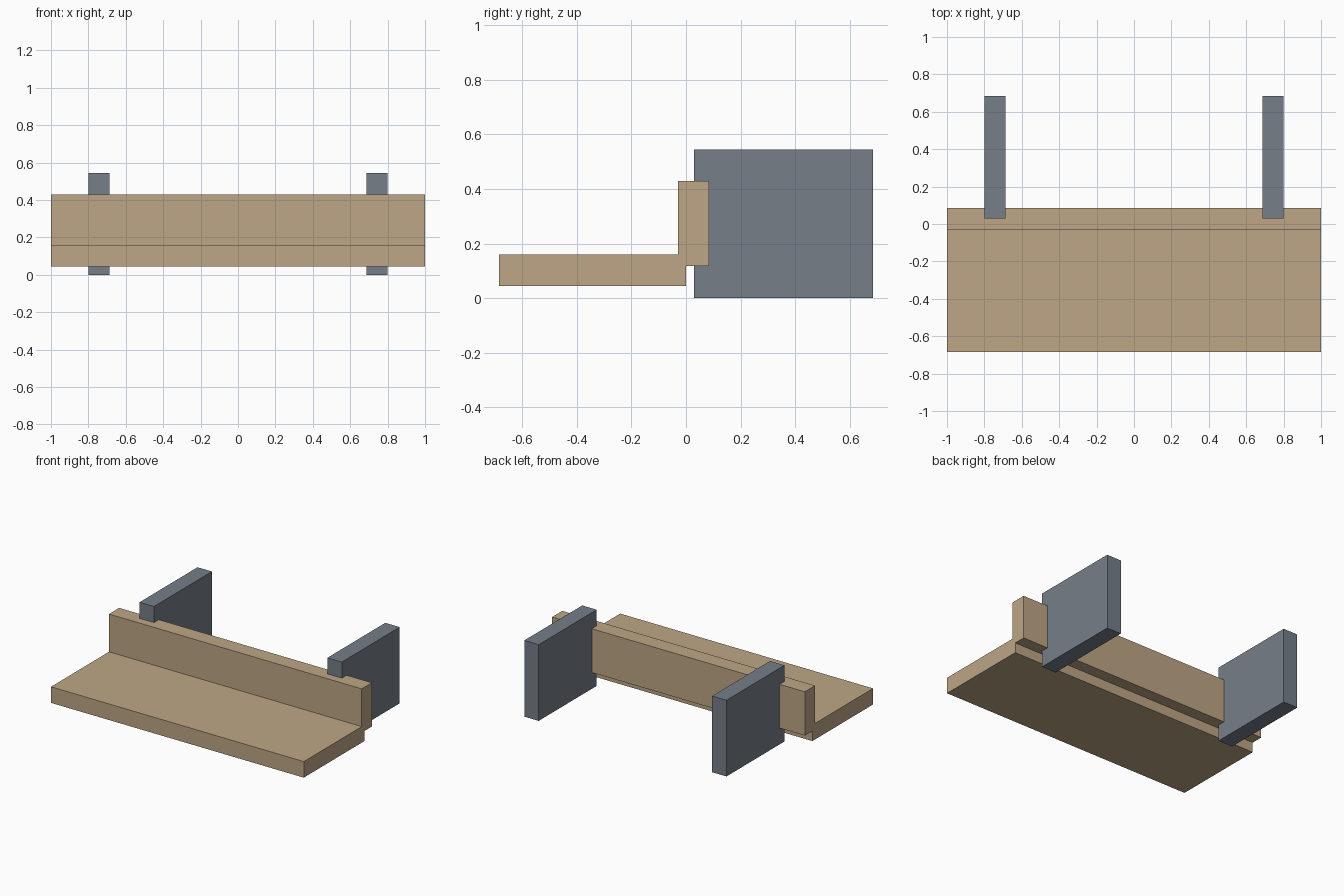
import bpy

if "Cube" in bpy.data.objects:
    bpy.data.objects.remove(bpy.data.objects["Cube"])


def material(name, color):
    mat = bpy.data.materials.new(name)
    mat.diffuse_color = (*color, 1)
    mat.use_nodes = True
    mat.node_tree.nodes["Principled BSDF"].inputs["Base Color"].default_value = mat.diffuse_color
    return mat


def box(name, low, high, mat):
    """Axis-aligned box between two opposite corners."""
    center = [(a + b) / 2 for a, b in zip(low, high)]
    bpy.ops.mesh.primitive_cube_add(size=1, location=center)
    obj = bpy.context.object
    obj.name = name
    obj.scale = [b - a for a, b in zip(low, high)]
    bpy.ops.object.transform_apply(location=False, rotation=False, scale=True)
    obj.data.materials.append(mat)
    return obj


wood = material("wood", (0.51, 0.38, 0.24))
steel = material("steel", (0.18, 0.21, 0.25))

# Horizontal plank and upright plank behind it
box("seat", (-1, -0.685, 0.045), (1, 0, 0.16), wood)
box("backrest", (-1, -0.03, 0.117), (1, 0.085, 0.43), wood)

# Pair of support plates at the back
for side, x in (("left", -0.743), ("right", 0.743)):
    box(f"{side}_support", (x - 0.057, 0.03, 0), (x + 0.057, 0.685, 0.545), steel)
